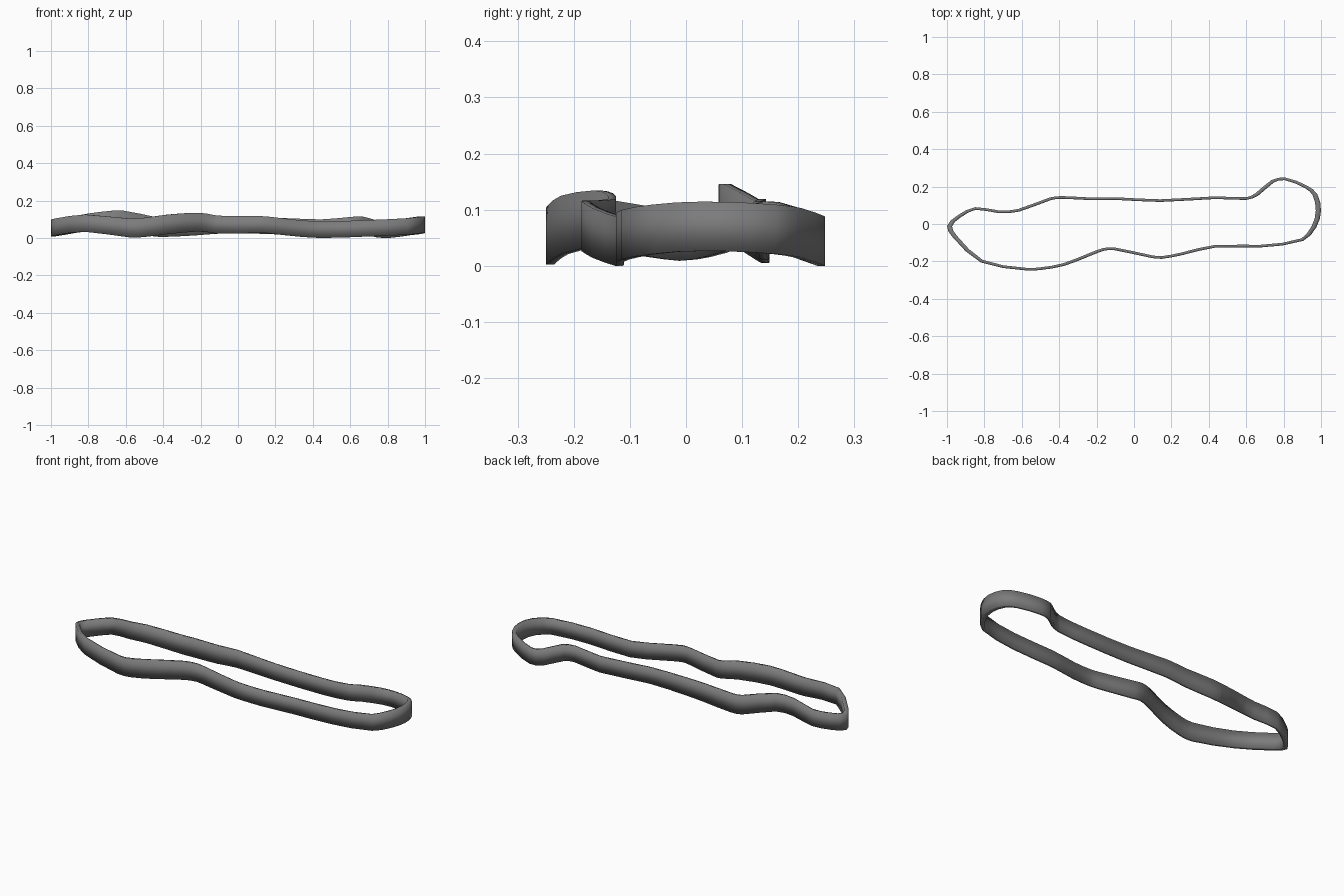
import bpy
import math
from mathutils import Vector

if "Cube" in bpy.data.objects:
    bpy.data.objects.remove(bpy.data.objects["Cube"])

# Outer path of the band, counter-clockwise: x, y, height of the lower edge
path = [
    (1.0, .07, .03), (.98, .16, .025), (.925, .205, .019), (.81, .248, .004),
    (.735, .235, .008), (.65, .165, .03), (.6, .143, .028), (.44, .148, .015),
    (.14, .132, .026), (-.1, .143, .027), (-.22, .141, .018), (-.38, .149, .01),
    (-.45, .142, .012), (-.62, .08, .051), (-.72, .072, .05), (-.85, .09, .035),
    (-.945, .045, .02), (-1.0, -.01, .013), (-.97, -.07, .02), (-.82, -.205, .037),
    (-.58, -.248, .007), (-.5, -.246, .009), (-.37, -.223, .025), (-.22, -.165, .038),
    (-.16, -.143, .035), (-.11, -.139, .027), (.09, -.181, .03), (.15, -.186, .03),
    (.26, -.166, .018), (.435, -.126, .004), (.68, -.125, .011), (.905, -.09, .021),
    (.975, -.017, .029),
]
path = [Vector(p) for p in path]
STEPS = 2


def smooth_loop(pts, steps):
    """Closed spline through the points."""
    out = []
    n = len(pts)
    for i in range(n):
        a, b, c, d = (pts[(i + k) % n] for k in (-1, 0, 1, 2))
        length = (c - b).length
        # Tangents scaled to the segment so uneven spacing does not overshoot
        m1 = (c - a) / ((c - b).length + (b - a).length) * length
        m2 = (d - b) / ((d - c).length + (c - b).length) * length
        for s in range(steps):
            t = s / steps
            out.append(b * (2*t**3 - 3*t**2 + 1) + m1 * (t**3 - 2*t**2 + t)
                       + c * (3*t**2 - 2*t**3) + m2 * (t**3 - t**2))
    return out


loop = smooth_loop(path, STEPS)
n = len(loop)
verts, faces = [], []
for i, p in enumerate(loop):
    # Wall is thicker at the ends than along the sides
    tangent = loop[(i + 1) % n] - loop[i - 1]
    normal = Vector((tangent.y, -tangent.x, 0)).normalized()
    inner = p - Vector((normal.x * .028, normal.y * .014, 0))
    height = .088 + .016 * math.exp(-((p.x + .4) / .35) ** 2)
    up = Vector((0, 0, height))
    verts += [p, p + up, inner + up, inner]
    j = (i + 1) % n
    for k in range(4):
        m = (k + 1) % 4
        faces.append((4*i + k, 4*j + k, 4*j + m, 4*i + m))

# Settle the band on the ground
low = min(v.z for v in verts)
verts = [(v.x, v.y, v.z - low + .003) for v in verts]
verts = [(x, y, z - .003) for x, y, z in verts]

mesh = bpy.data.meshes.new("elastic_band")
mesh.from_pydata(verts, [], faces)
mesh.update()
for f in mesh.polygons:
    f.use_smooth = True
band = bpy.data.objects.new("elastic_band", mesh)
bpy.context.collection.objects.link(band)

# Dark grey rubber
rubber = bpy.data.materials.new("dark_rubber")
rubber.diffuse_color = (.2, .2, .2, 1)
rubber.use_nodes = True
rubber.node_tree.nodes["Principled BSDF"].inputs["Base Color"].default_value = rubber.diffuse_color
mesh.materials.append(rubber)
